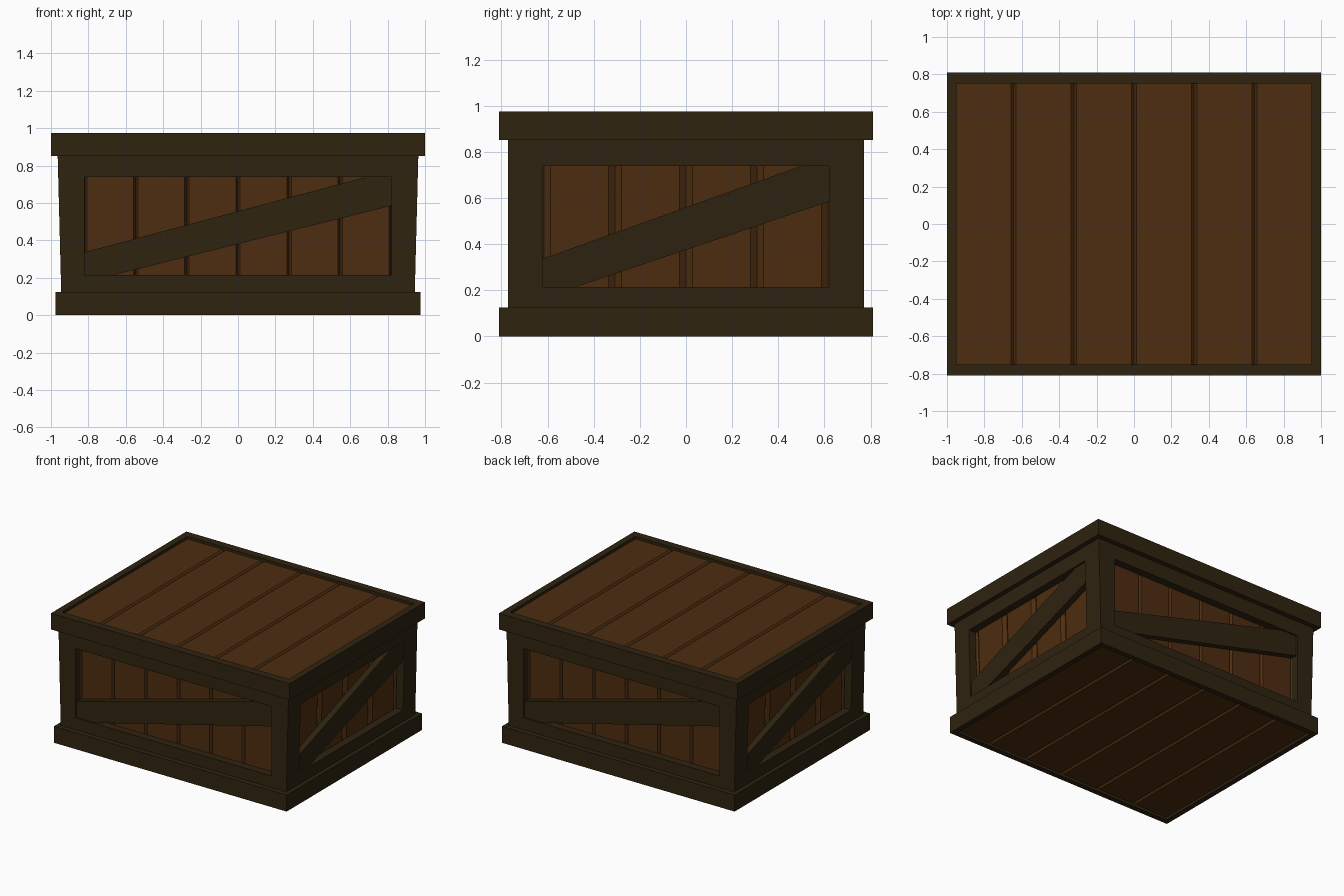
import bpy
import bmesh

if "Cube" in bpy.data.objects:
    bpy.data.objects.remove(bpy.data.objects["Cube"])


def material(name, rgb):
    m = bpy.data.materials.new(name)
    m.use_nodes = True
    m.diffuse_color = (*rgb, 1)
    bsdf = m.node_tree.nodes["Principled BSDF"]
    bsdf.inputs["Base Color"].default_value = (*rgb, 1)
    bsdf.inputs["Roughness"].default_value = 0.9
    return m


DARK = material("dark_frame_wood", (0.028, 0.017, 0.005))
BROWN = material("brown_plank_wood", (0.075, 0.026, 0.005))


def finish(name, bm, mat):
    bmesh.ops.recalc_face_normals(bm, faces=bm.faces)
    mesh = bpy.data.meshes.new(name)
    bm.to_mesh(mesh)
    bm.free()
    mesh.materials.append(mat)
    bpy.context.collection.objects.link(bpy.data.objects.new(name, mesh))


def prism(name, poly, lo, hi, place, mat):
    """Extrude a 2D outline from lo to hi; place maps (a, b, depth) to space."""
    bm = bmesh.new()
    ends = [[bm.verts.new(place(a, b, d)) for a, b in poly] for d in (lo, hi)]
    for end in ends:
        bm.faces.new(end)
    for i in range(len(poly)):
        j = (i + 1) % len(poly)
        bm.faces.new((ends[0][i], ends[0][j], ends[1][j], ends[1][i]))
    finish(name, bm, mat)


def ring(name, outer, inner, lo, hi, place, mat):
    """Four-sided frame with a four-sided opening."""
    bm = bmesh.new()
    loops = [[bm.verts.new(place(a, b, d)) for a, b in quad]
             for quad, d in ((outer, lo), (outer, hi), (inner, hi), (inner, lo))]
    for k in range(4):
        p, q = loops[k], loops[(k + 1) % 4]
        for i in range(4):
            j = (i + 1) % 4
            bm.faces.new((p[i], p[j], q[j], q[i]))
    finish(name, bm, mat)


def rect(x, y0, y1):
    return [(-x, y0), (x, y0), (x, y1), (-x, y1)]


def planks(half, grooves, width, depth, back):
    """Plank cross-section with V grooves cut in its outer face."""
    pts = [(-half, back), (-half, 0)]
    for g in grooves:
        pts += [(g - width, 0), (g, -depth), (g + width, 0)]
    return pts + [(half, 0), (half, back)]


def flat(a, b, d):
    return (a, b, d)


# Lid rim and base skirt
ring("lid_rim", rect(1.0, -0.81, 0.81), rect(0.95, -0.75, 0.75), 0.852, 0.975, flat, DARK)
ring("base_skirt", rect(0.975, -0.81, 0.81), rect(0.935, -0.77, 0.77), 0, 0.125, flat, DARK)

# Grooved lid and floor boards
boards = planks(0.955, [0.322 * k for k in range(-2, 3)], 0.014, 0.015, -0.04)
prism("lid_planks", boards, -0.755, 0.755, lambda a, b, d: (a, d, 0.955 + b), BROWN)
prism("floor_planks", boards, -0.78, 0.78, lambda a, b, d: (a, d, 0.02 - b), BROWN)

# Walls: the short ends lean slightly outward
LEAN, FOOT, DEPTH = 0.026, 0.942, 0.06
LOW, HIGH = 0.215, 0.74
ZLO, ZHI = 0.08, 0.9


def long_wall(s):
    return lambda u, z, d: (s * u, -s * (0.772 + d), z)


def short_wall(s):
    return lambda u, z, d: (s * (FOOT + LEAN * z + d), s * u, z)


def wall(name, place, outer, half, cut, grooves, groove_width):
    ring(name + "_frame", outer, rect(half, LOW, HIGH), -DEPTH, 0, place, DARK)
    brace = [(-half, 0.337), (half - cut, HIGH), (half, HIGH),
             (half, 0.585), (cut * 1.05 - half + 0.02, LOW), (-half, LOW)]
    prism(name + "_brace", brace, -DEPTH, -0.012, place, DARK)
    panel = planks(half + 0.04, grooves, groove_width, 0.02, -0.04)
    prism(name + "_planks", panel, LOW - 0.04, HIGH + 0.04,
          lambda a, b, z: place(a, z, b - DEPTH + 0.002), BROWN)


wlo, whi = FOOT + LEAN * ZLO, FOOT + LEAN * ZHI
long_outer = [(-wlo, ZLO), (wlo, ZLO), (whi, ZHI), (-whi, ZHI)]
for s, side in ((1, "front"), (-1, "back")):
    wall(side, long_wall(s), long_outer, 0.82, 0.13,
         [0.273 * k for k in range(-3, 4)], 0.012)
for s, side in ((1, "left"), (-1, "right")):
    wall(side, short_wall(s), rect(0.715, ZLO, ZHI), 0.622, 0.12,
         [0.308 * k for k in range(-2, 3)], 0.028)
